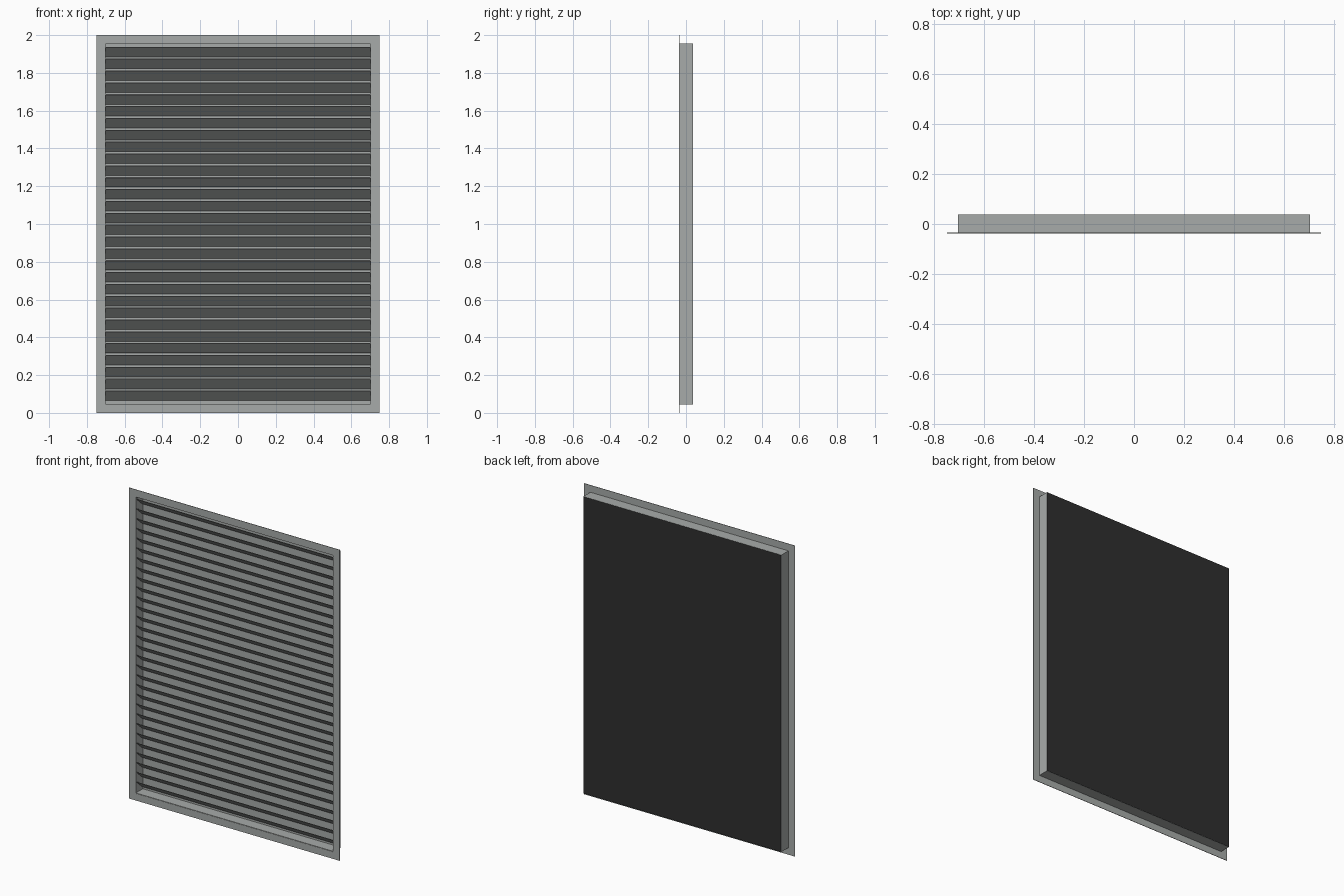
import bpy
import bmesh

cube = bpy.data.objects.get("Cube")
if cube:
    bpy.data.objects.remove(cube, do_unlink=True)


def material(name, rgb):
    mat = bpy.data.materials.new(name)
    mat.use_nodes = True
    mat.diffuse_color = (*rgb, 1)
    mat.node_tree.nodes["Principled BSDF"].inputs["Base Color"].default_value = (*rgb, 1)
    return mat


grey = material("metal grey", (0.39, 0.41, 0.40))
black = material("backing black", (0.028, 0.028, 0.028))

HEIGHT, HALF_W, HALF_D = 2.0, 0.75, 0.0375
MARGIN = 0.045      # flange width
SHEET = 0.003       # metal thickness


def make_object(name, bm, *mats):
    bmesh.ops.recalc_face_normals(bm, faces=bm.faces)
    mesh = bpy.data.meshes.new(name)
    bm.to_mesh(mesh)
    bm.free()
    for mat in mats:
        mesh.materials.append(mat)
    obj = bpy.data.objects.new(name, mesh)
    bpy.context.collection.objects.link(obj)
    return obj


def ring_frame(name, outer, inner, y0, y1):
    """Rectangular frame; outer and inner are insets from the overall outline."""
    bm = bmesh.new()
    loops = []
    for inset, y in ((outer, y0), (inner, y0), (inner, y1), (outer, y1)):
        x, low, high = HALF_W - inset, inset, HEIGHT - inset
        loops.append([bm.verts.new((px, y, pz)) for px, pz in
                      ((-x, low), (x, low), (x, high), (-x, high))])
    for k in range(4):
        a, b = loops[k], loops[(k + 1) % 4]
        for i in range(4):
            j = (i + 1) % 4
            bm.faces.new((a[i], a[j], b[j], b[i]))
    return make_object(name, bm, grey)


def extrude_x(name, profile, half, *mats):
    """Closed (y, z) profile swept across the width."""
    bm = bmesh.new()
    face = bm.faces.new([bm.verts.new((-half, y, z)) for y, z in profile])
    res = bmesh.ops.extrude_face_region(bm, geom=[face])
    verts = [v for v in res["geom"] if isinstance(v, bmesh.types.BMVert)]
    bmesh.ops.translate(bm, verts=verts, vec=(2 * half, 0, 0))
    return make_object(name, bm, *mats)


# Flat flange and the collar behind it
ring_frame("front_flange", 0, MARGIN, -HALF_D, -HALF_D + SHEET)
ring_frame("collar", MARGIN, MARGIN + SHEET, -HALF_D + SHEET / 2, HALF_D)

# Backing sheet: grey inside, black outside
y0, y1 = HALF_D - SHEET, HALF_D + 0.0005
low, high = MARGIN + 0.0005, HEIGHT - MARGIN - 0.0005
back = extrude_x("backing_sheet", [(y0, low), (y1, low), (y1, high), (y0, high)],
                 HALF_W - low, grey, black)
for poly in back.data.polygons:
    if poly.normal.y > 0.5:
        poly.material_index = 1

# Louvre blades, front edge high and rear edge low
COUNT, RISE = 30, 0.053
FIRST, LAST = 0.065, 1.885
FRONT, REAR = -0.030, 0.026
for i in range(COUNT):
    z = FIRST + (LAST - FIRST) * i / (COUNT - 1)
    extrude_x(f"louvre_blade_{i + 1}",
              [(FRONT, z + RISE - SHEET), (REAR, z),
               (REAR, z + SHEET), (FRONT, z + RISE)],
              HALF_W - MARGIN - SHEET / 2, grey)
